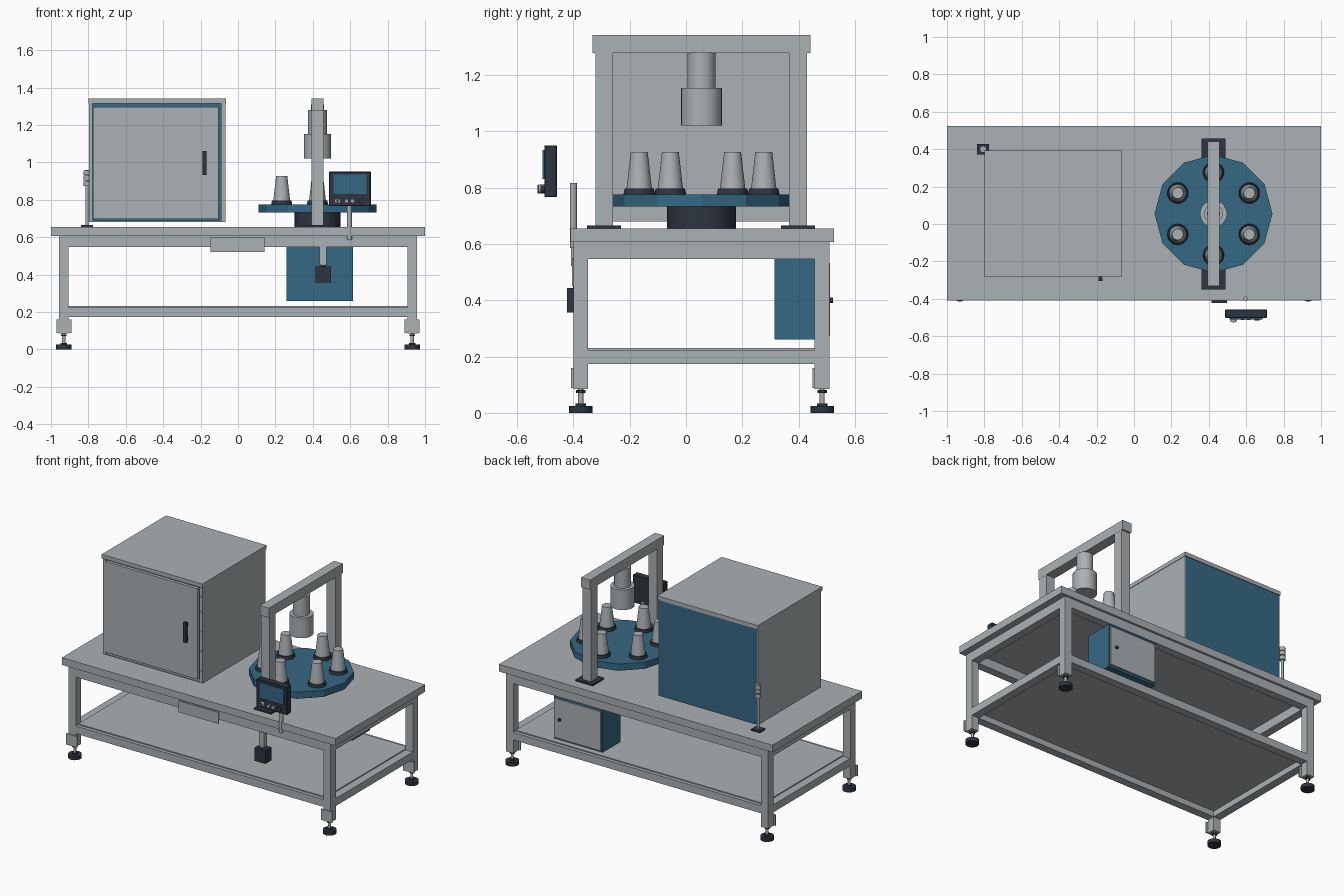
import bpy, bmesh, math
from mathutils import Matrix

if "Cube" in bpy.data.objects:
    bpy.data.objects.remove(bpy.data.objects["Cube"])


def mat(name, rgb):
    m = bpy.data.materials.new(name)
    m.diffuse_color = (*rgb, 1)
    m.use_nodes = True
    m.node_tree.nodes["Principled BSDF"].inputs["Base Color"].default_value = m.diffuse_color
    return m


GREY = mat("light_grey", (0.41, 0.44, 0.46))
BLUE = mat("steel_blue", (0.036, 0.14, 0.23))
DARK = mat("charcoal", (0.027, 0.036, 0.052))


def finish(name, bm, material):
    me = bpy.data.meshes.new(name)
    bm.to_mesh(me)
    bm.free()
    me.materials.append(material)
    ob = bpy.data.objects.new(name, me)
    bpy.context.collection.objects.link(ob)
    return ob


def box(name, x, y, z, material=GREY, bevel=0):
    """Box from (min, max) ranges on each axis."""
    bm = bmesh.new()
    size = [r[1] - r[0] for r in (x, y, z)]
    mid = [(r[0] + r[1]) / 2 for r in (x, y, z)]
    bmesh.ops.create_cube(bm, size=1, matrix=Matrix.Translation(mid) @ Matrix.Diagonal((*size, 1)))
    if bevel:
        bmesh.ops.bevel(bm, geom=bm.edges[:], offset=bevel, segments=1, affect='EDGES')
    return finish(name, bm, material)


def cyl(name, x, y, z, r, material=GREY, r2=None, sides=32, axis='Z'):
    """Round part starting at z[0]; for axis Y the range runs along y and (x, y) are (x, z)."""
    bm = bmesh.new()
    mid = (z[0] + z[1]) / 2
    if axis == 'Z':
        m = Matrix.Translation((x, y, mid))
    else:
        m = Matrix.Translation((x, mid, y)) @ Matrix.Rotation(-math.pi / 2, 4, 'X')
    bmesh.ops.create_cone(bm, cap_ends=True, segments=sides, radius1=r,
                          radius2=r if r2 is None else r2, depth=z[1] - z[0], matrix=m)
    if sides > 12:
        for f in bm.faces:
            f.smooth = len(f.verts) == 4
        for e in bm.edges:
            e.smooth = all(f.smooth for f in e.link_faces)
    return finish(name, bm, material)


# Table top, under frame and shelf
box("table_top", (-1, 1), (-0.41, 0.525), (0.607, 0.655))
Y0, Y1, X1, T = -0.40, 0.51, 0.958, 0.053
for tag, z in (("upper", (0.547, 0.607)), ("lower", (0.174, 0.224))):
    for side, y in (("front", (Y0, Y0 + T)), ("back", (Y1 - T, Y1))):
        box(f"{tag}_{side}_rail", (-X1 + T, X1 - T), y, z)
    for s in (-1, 1):
        x = sorted((s * (X1 - T), s * X1))
        box(f"{tag}_side_rail", x, (Y0 + T, Y1 - T), z)
box("shelf", (-X1 + T, X1 - T), (Y0 + T - 0.03, Y1 - T + 0.03), (0.212, 0.231))

# Legs with foot brackets and levelling feet
for s in (-1, 1):
    for tag, ya in (("front", Y0), ("back", Y1 - T)):
        x = sorted((s * (X1 - T), s * X1))
        cx, cy = s * (X1 - T / 2), ya + T / 2
        box(f"{tag}_leg", x, (ya, ya + T), (0.085, 0.607))
        box(f"{tag}_foot_bracket", (cx - 0.04, cx + 0.04), (ya - 0.008, ya), (0.088, 0.16))
        cyl(f"{tag}_foot_stem", cx, cy, (0.02, 0.09), 0.009, sides=16)
        cyl(f"{tag}_foot_nut", cx, cy, (0.071, 0.081), 0.017, DARK, sides=6)
        cyl(f"{tag}_foot_collar", cx, cy, (0.025, 0.034), 0.018, DARK, sides=16)
        cyl(f"{tag}_foot_pad", cx, cy, (0, 0.025), 0.041, DARK)

box("front_plate", (-0.147, 0.143), (-0.409, -0.40), (0.522, 0.597))

# Enclosure: open-fronted shell, blue back, inset door
CX0, CX1, CY0, CY1 = -0.797, -0.068, -0.272, 0.385
box("enclosure_left_wall", (CX0, CX0 + 0.02), (CY0, CY1), (0.68, 1.315))
box("enclosure_right_wall", (CX1 - 0.022, CX1), (CY0, CY1), (0.68, 1.315))
box("enclosure_floor", (CX0 + 0.02, CX1 - 0.022), (CY0, CY1), (0.68, 0.688))
box("enclosure_roof", (-0.80, -0.065), (-0.28, 0.392), (1.315, 1.341))
box("enclosure_back", (CX0 + 0.008, CX1 - 0.008), (CY1 - 0.01, CY1 + 0.003), (0.682, 1.315), BLUE)
box("enclosure_door", (-0.776, -0.105), (-0.274, -0.252), (0.698, 1.297))
box("door_handle", (-0.191, -0.169), (-0.304, -0.285), (0.932, 1.062), DARK)
for z in (0.95, 1.045):
    box("handle_mount", (-0.186, -0.174), (-0.286, -0.274), (z - 0.012, z + 0.012), DARK)
for z in (0.76, 0.89, 1.02, 1.15, 1.25):
    cyl("enclosure_stud", CX1 - 0.011, z, (CY0 - 0.004, CY0), 0.005, sides=12, axis='Y')

# Signal tower
SX, SY = -0.807, 0.40
box("signal_base", (SX - 0.032, SX + 0.032), (SY - 0.028, SY + 0.028), (0.655, 0.665), DARK)
cyl("signal_pole", SX, SY, (0.665, 0.96), 0.008, sides=16)
for z in (0.873, 0.904, 0.932):
    cyl("signal_lamp", SX, SY, (z, z + 0.025), 0.018, sides=24)

# Rotary table with six cup holders
TX, TY = 0.425, 0.055
cyl("turntable_base", TX, TY, (0.655, 0.735), 0.122, DARK)
cyl("turntable", TX, TY, (0.732, 0.776), 0.315, BLUE, sides=12).data.transform(
    Matrix.Translation((TX, TY, 0)) @ Matrix.Translation((-TX, -TY, 0)))
for i in range(6):
    a = math.radians(30 + 60 * i)
    x, y = TX + 0.221 * math.cos(a), TY + 0.221 * math.sin(a)
    cyl("cup_holder", x, y, (0.776, 0.796), 0.056, DARK, r2=0.052)
    cyl("cup", x, y, (0.796, 0.926), 0.045, r2=0.03)

# Gantry and tool head
for tag, y in (("front", (-0.322, -0.26)), ("back", (0.365, 0.43))):
    box(f"gantry_{tag}_post", (TX - 0.032, TX + 0.032), y, (0.66, 1.28))
    c = sum(y) / 2
    box(f"gantry_{tag}_base", (TX - 0.063, TX + 0.063), (c - 0.06, c + 0.06), (0.655, 0.665), DARK)
box("gantry_beam", (TX - 0.033, TX + 0.033), (-0.332, 0.442), (1.278, 1.341))
for z, r in (((1.02, 1.153), 0.072), ((1.153, 1.28), 0.05), ((1.28, 1.31), 0.035)):
    cyl("tool_head", TX, TY, z, r)

# Operator panel on its post
cyl("panel_post", 0.596, -0.40, (0.585, 0.816), 0.0125, sides=20)
box("operator_panel", (0.487, 0.71), (-0.503, -0.458), (0.766, 0.95), DARK, 0.003)
box("panel_screen", (0.51, 0.688), (-0.510, -0.502), (0.83, 0.934), BLUE)
for x, r, depth, m in ((0.532, 0.016, 0.02, GREY), (0.58, 0.011, 0.01, GREY),
                       (0.612, 0.011, 0.01, GREY), (0.657, 0.014, 0.012, DARK)):
    cyl("panel_button", x, 0.794, (-0.504 - depth, -0.502), r, m, sides=24, axis='Y')
box("button_knob", (0.526, 0.538), (-0.527, -0.522), (0.779, 0.809), DARK)

# Hanging drive unit under the front edge
box("drive_hanger", (0.437, 0.474), (-0.405, -0.375), (0.45, 0.55))
cyl("drive_collar", 0.455, -0.39, (0.44, 0.459), 0.012, DARK, sides=16)
box("drive_unit", (0.415, 0.496), (-0.423, -0.357), (0.357, 0.443), DARK)

# Electrical cabinet under the back edge
box("electrical_cabinet", (0.258, 0.615), (0.315, 0.502), (0.26, 0.547), BLUE)
box("cabinet_door", (0.268, 0.605), (0.502, 0.512), (0.273, 0.532))
cyl("cabinet_knob", 0.565, 0.40, (0.512, 0.522), 0.01, DARK, sides=16, axis='Y')
